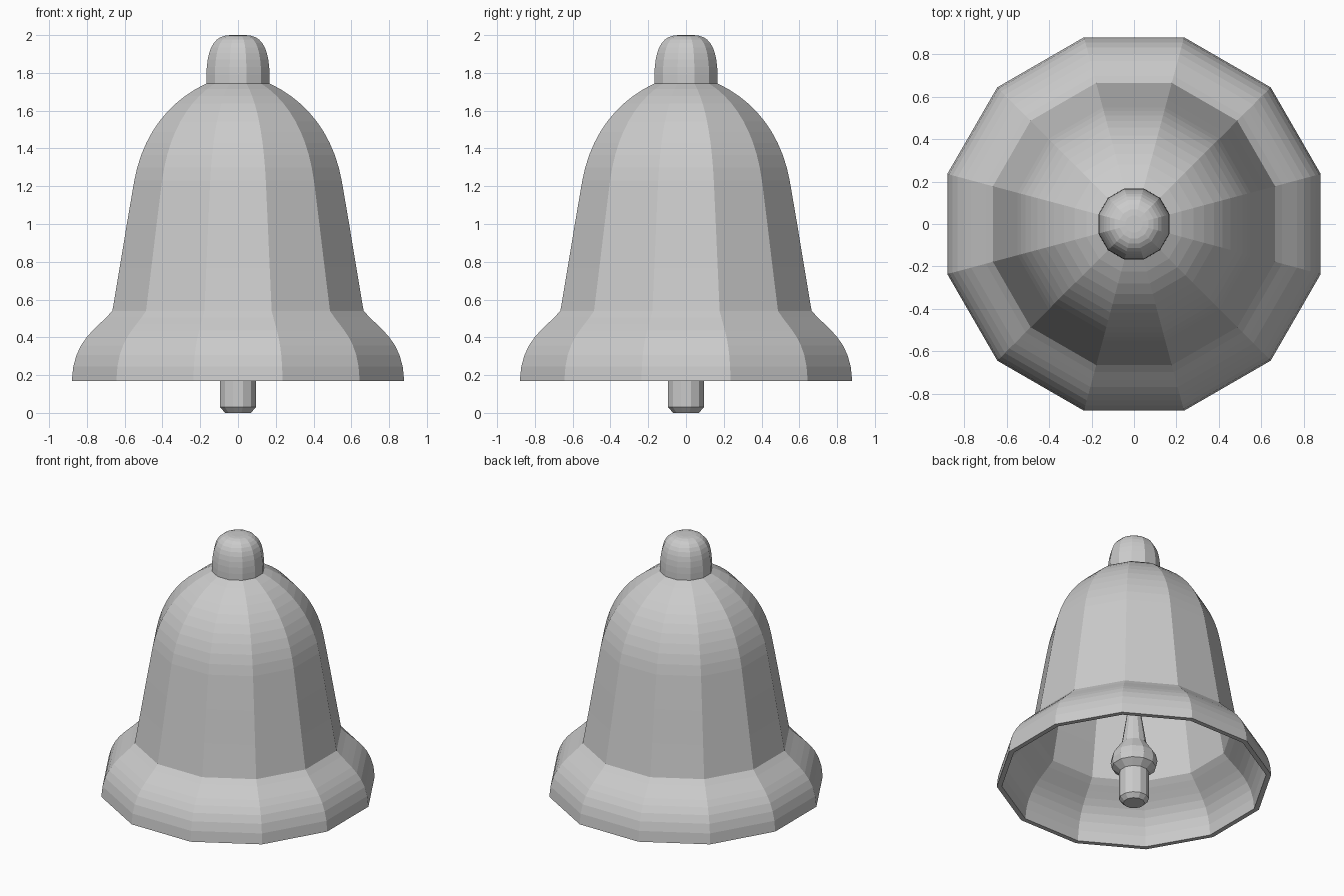
import bpy, bmesh, math
from mathutils import Vector
from mathutils.geometry import interpolate_bezier

cube = bpy.data.objects.get("Cube")
if cube:
    bpy.data.objects.remove(cube)

SIDES = 12
FLAT = math.cos(math.pi / SIDES)  # flat-to-corner radius ratio

metal = bpy.data.materials.new("plain_grey")
metal.use_nodes = True
grey = (0.6, 0.6, 0.6, 1)
metal.diffuse_color = grey
metal.node_tree.nodes["Principled BSDF"].inputs["Base Color"].default_value = grey


def curve(a, b, c, d, count):
    """Points (radius, height) along a Bezier arc."""
    pts = [Vector((r, 0, z)) for r, z in (a, b, c, d)]
    return [(p.x, p.z) for p in interpolate_bezier(*pts, count)]


def lathe(name, profile):
    """Spin a (flat radius, height) profile into a faceted solid."""
    bm = bmesh.new()
    rings = []
    for r, z in profile:
        if r < 0.0001:
            rings.append([bm.verts.new((0, 0, z))] * SIDES)
            continue
        ring = []
        for i in range(SIDES):
            a = (i + 0.5) * math.tau / SIDES
            ring.append(bm.verts.new((r / FLAT * math.cos(a), r / FLAT * math.sin(a), z)))
        rings.append(ring)
    for low, high in zip(rings, rings[1:]):
        for i in range(SIDES):
            j = (i + 1) % SIDES
            corners = [low[i], low[j], high[j], high[i]]
            bm.faces.new(list(dict.fromkeys(corners)))
    bmesh.ops.recalc_face_normals(bm, faces=bm.faces)
    mesh = bpy.data.meshes.new(name)
    bm.to_mesh(mesh)
    bm.free()
    mesh.materials.append(metal)
    obj = bpy.data.objects.new(name, mesh)
    bpy.context.collection.objects.link(obj)
    return obj


# Bell wall: flared lip, waist and dome, then back down the inside
lip = curve((0.88, 0.17), (0.872, 0.39), (0.75, 0.44), (0.665, 0.54), 9)
waist = curve((0.665, 0.54), (0.625, 0.77), (0.59, 1.0), (0.549, 1.23), 4)
dome = curve((0.549, 1.23), (0.505, 1.47), (0.37, 1.65), (0.165, 1.745), 11)
outer = lip + waist[1:] + dome[1:] + [(0, 1.77)]

WALL = 0.033
inner = [(r - WALL, z) for r, z in lip + waist[1:]]
inner += [(r * 0.94, z - WALL * (z - 1.23) / 0.5) for r, z in dome[1:]]
inner += [(0, 1.735)]
lathe("bell_body", inner[::-1] + outer)

# Rounded knob on the crown
side = curve((0.168, 1.74), (0.17, 1.91), (0.14, 2.0), (0.04, 2.0), 11)
lathe("crown_knob", [(0, 1.74)] + side + [(0, 2.0)])

# Clapper: tip, ball and tapering rod
lathe("clapper", [
    (0, 0), (0.068, 0), (0.095, 0.03), (0.095, 0.23),
    (0.142, 0.27), (0.15, 0.31), (0.14, 0.36), (0.08, 0.45),
    (0.045, 0.68), (0.035, 1.0), (0.035, 1.74), (0, 1.74)])
